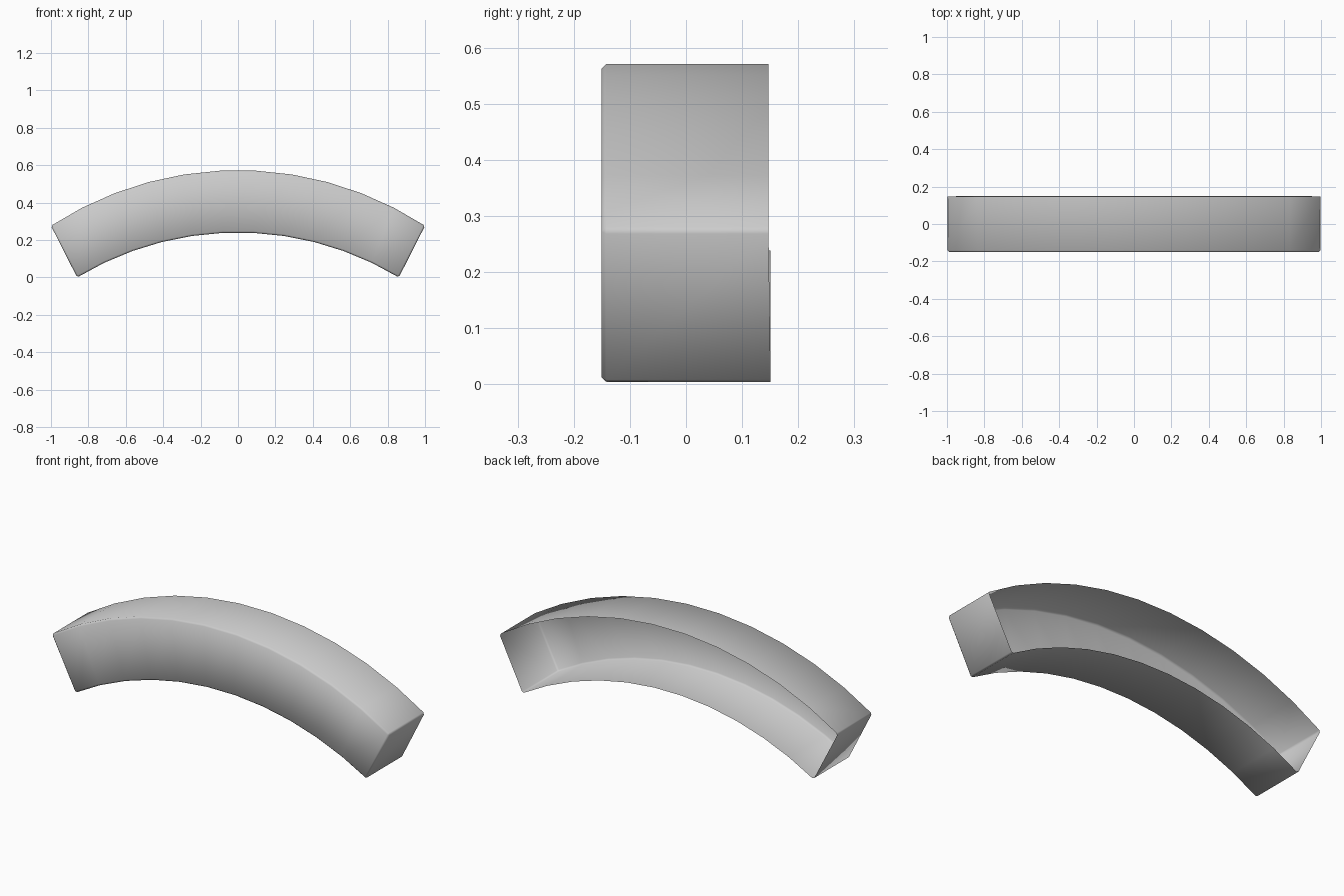
import bpy, bmesh, math

if "Cube" in bpy.data.objects:
    bpy.data.objects.remove(bpy.data.objects["Cube"])

SEGMENTS = 11


def arc(radius, half_width, top, y):
    """Points of a shallow arc in the xz plane, left to right."""
    half = math.asin(half_width / radius)
    pts = []
    for i in range(SEGMENTS + 1):
        a = -half + 2 * half * i / SEGMENTS
        pts.append((radius * math.sin(a), y, top - radius * (1 - math.cos(a))))
    return pts


bm = bmesh.new()


def row(radius, half_width, top, y):
    return [bm.verts.new(p) for p in arc(radius, half_width, top, y)]


# Front and back rims of the outer and inner curves
outer, inner = (1.832, 1.0, 0.573), (1.661, 0.86, 0.24)
outer_front, inner_front = row(*outer, -0.151), row(*inner, -0.151)
outer_back, inner_back = row(*outer, 0.147), row(*inner, 0.151)

# Front wall, top strip and underside strip; the back stays open
for i in range(SEGMENTS):
    j = i + 1
    bm.faces.new((inner_front[i], inner_front[j], outer_front[j], outer_front[i]))
    bm.faces.new((outer_front[i], outer_front[j], outer_back[j], outer_back[i]))
    bm.faces.new((inner_back[i], inner_back[j], inner_front[j], inner_front[i]))

# End walls
for i in (0, SEGMENTS):
    bm.faces.new((inner_front[i], outer_front[i], outer_back[i], inner_back[i]))
bmesh.ops.recalc_face_normals(bm, faces=bm.faces[:])
front = max(bm.faces, key=lambda f: abs(f.normal.y))
if front.normal.y > 0:
    bmesh.ops.reverse_faces(bm, faces=bm.faces[:])

# Small chamfer along the hard edges
hard = [e for e in bm.edges if len(e.link_faces) == 2
        and e.calc_face_angle() > math.radians(40)]
bmesh.ops.bevel(bm, geom=hard, offset=0.009, segments=1, profile=0.5,
                affect='EDGES')

mesh = bpy.data.meshes.new("arch_shell")
bm.to_mesh(mesh)
bm.free()
arch = bpy.data.objects.new("arch_shell", mesh)
bpy.context.collection.objects.link(arch)

# Smooth shading across the curve and chamfers
bpy.context.view_layer.objects.active = arch
arch.select_set(True)
bpy.ops.object.shade_smooth_by_angle(angle=math.radians(60))
